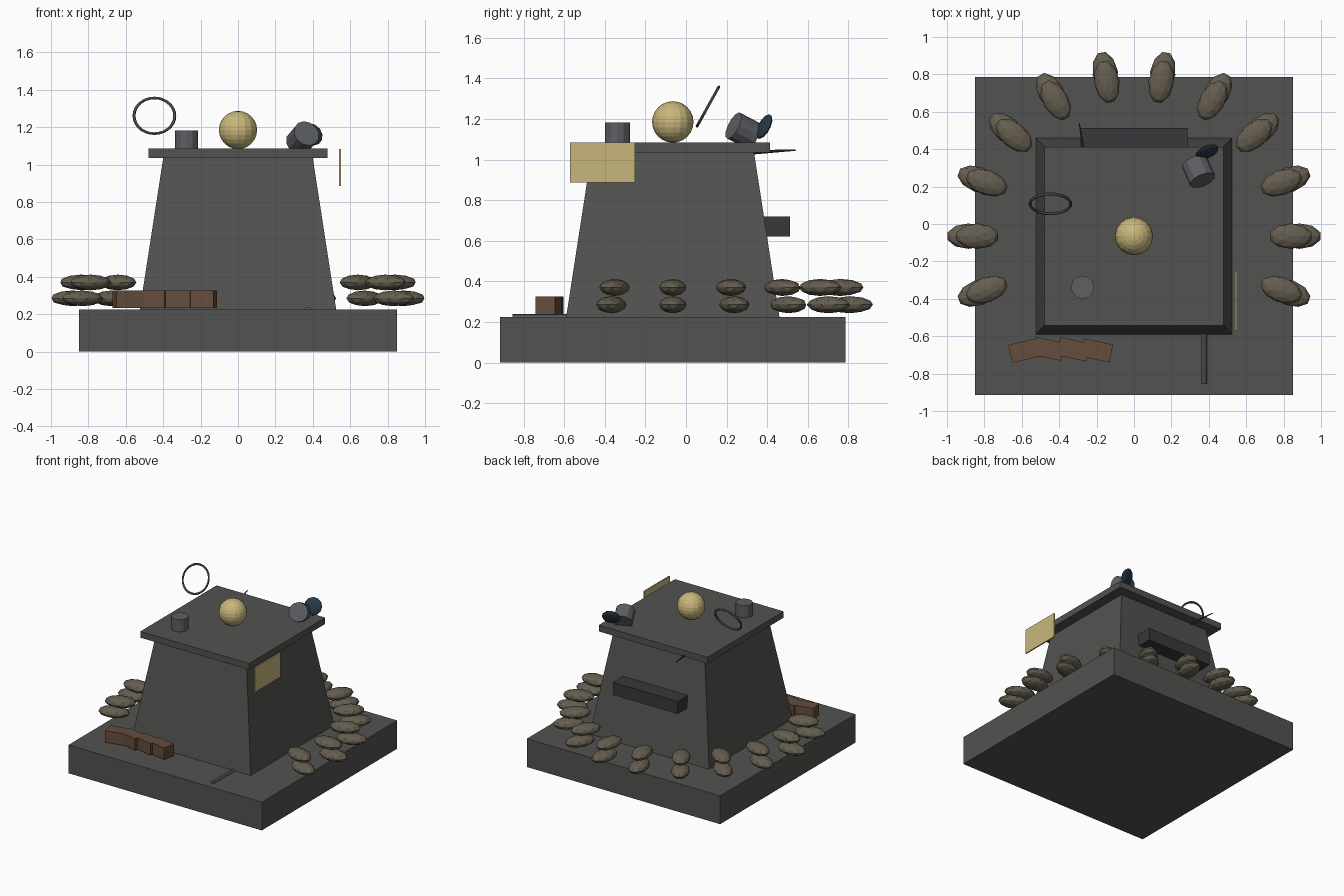
import bpy, bmesh, math
from mathutils import Vector

if "Cube" in bpy.data.objects:
    bpy.data.objects.remove(bpy.data.objects["Cube"])

CY = -0.065  # y centre of the plinth


def material(name, rgb):
    m = bpy.data.materials.new(name)
    m.diffuse_color = (*rgb, 1)
    m.use_nodes = True
    m.node_tree.nodes["Principled BSDF"].inputs["Base Color"].default_value = m.diffuse_color
    return m


STONE = material("stone", (0.085, 0.085, 0.08))
DARK = material("dark_metal", (0.04, 0.04, 0.045))
STEEL = material("steel", (0.11, 0.115, 0.13))
GLASS = material("dark_blue", (0.02, 0.04, 0.065))
BRASS = material("pale_yellow", (0.58, 0.47, 0.2))
CLOTH = material("sackcloth", (0.13, 0.11, 0.08))
BROWN = material("brown", (0.13, 0.075, 0.045))


def finish(name, mat, smooth=False):
    o = bpy.context.object
    o.name = name
    o.data.materials.append(mat)
    if smooth:
        bpy.ops.object.shade_smooth_by_angle()
    return o


def box(name, mat, lo, hi):
    lo, hi = Vector(lo), Vector(hi)
    bpy.ops.mesh.primitive_cube_add(size=1, location=(lo + hi) / 2)
    bpy.context.object.scale = hi - lo
    return finish(name, mat)


def rod(name, mat, a, b, r1, r2, sides=12):
    a, b = Vector(a), Vector(b)
    d = b - a
    bpy.ops.mesh.primitive_cone_add(vertices=sides, radius1=r1, radius2=r2, depth=d.length,
                                    location=(a + b) / 2,
                                    rotation=d.to_track_quat('Z', 'Y').to_euler())
    return finish(name, mat)


# Stepped plinth: base, tapered body, top slab
box("base", STONE, (-0.85, CY - 0.85, 0), (0.85, CY + 0.85, 0.225))
body = box("tapered_body", STONE, (-0.525, CY - 0.525, 0.225), (0.525, CY + 0.525, 1.035))
for v in body.data.vertices:
    if v.co.z > 0:
        v.co.x *= 0.40 / 0.525
        v.co.y *= 0.40 / 0.525
box("top_slab", STONE, (-0.478, CY - 0.478, 1.035), (0.478, CY + 0.478, 1.085))

# Two layers of sacks in a ring open at the front
for layer, (radius, z) in enumerate(((0.885, 0.285), (0.838, 0.37))):
    for i in range(12):
        a = math.radians(-20 + 20 * i)
        bpy.ops.mesh.primitive_ico_sphere_add(
            subdivisions=2, radius=1, rotation=(0, 0, a),
            location=(radius * math.cos(a), CY + radius * math.sin(a), z))
        bpy.context.object.scale = (0.117, 0.068, 0.042)
        finish(f"sack_{layer}_{i}", CLOTH)

# Row of brown blocks on the front of the base
for i, (x, y, deg) in enumerate(((-0.583, -0.676, 13), (-0.46, -0.667, -12),
                                 (-0.325, -0.67, -12), (-0.2, -0.676, -12))):
    b = box(f"block_{i}", BROWN, (x - 0.08, y - 0.049, 0.233), (x + 0.08, y + 0.049, 0.326))
    b.rotation_euler.z = math.radians(deg)

# Rod lying on the base, bar and spike at the back, plate at the side
rod("lying_rod", STEEL, (0.375, -0.855, 0.225), (0.375, -0.56, 0.225), 0.015, 0.015, 8)
box("back_bar", DARK, (-0.285, 0.37, 0.62), (0.285, 0.512, 0.72))
rod("spike", DARK, (-0.255, 0.31, 1.035), (-0.293, 0.54, 1.046), 0.012, 0.003, 6)
box("side_plate", BRASS, (0.54, -0.57, 0.886), (0.55, -0.25, 1.083))

# Globe, upright cup and tilted ring on top
bpy.ops.mesh.primitive_uv_sphere_add(segments=16, ring_count=12, radius=0.102,
                                     location=(0, CY, 1.185))
finish("globe", BRASS)
rod("upright_cup", STEEL, (-0.275, -0.338, 1.08), (-0.275, -0.338, 1.182), 0.062, 0.062)
bpy.ops.mesh.primitive_torus_add(major_radius=0.109, minor_radius=0.008, major_segments=28,
                                 minor_segments=6, location=(-0.447, 0.108, 1.261),
                                 rotation=(math.radians(61), 0, 0))
finish("ring", STEEL, True)

# Tipped drum with a lens-shaped lid behind it
axis = Vector((0.36, -0.82, 0.43)).normalized()
c = Vector((0.345, 0.282, 1.142))
rod("tipped_drum", STEEL, c - axis * 0.058, c + axis * 0.058, 0.072, 0.072)
bpy.ops.mesh.primitive_uv_sphere_add(segments=12, ring_count=8, radius=0.067,
                                     location=(0.39, 0.385, 1.162),
                                     rotation=axis.to_track_quat('Z', 'Y').to_euler())
bpy.context.object.scale.z = 0.28
finish("drum_lid", GLASS)
